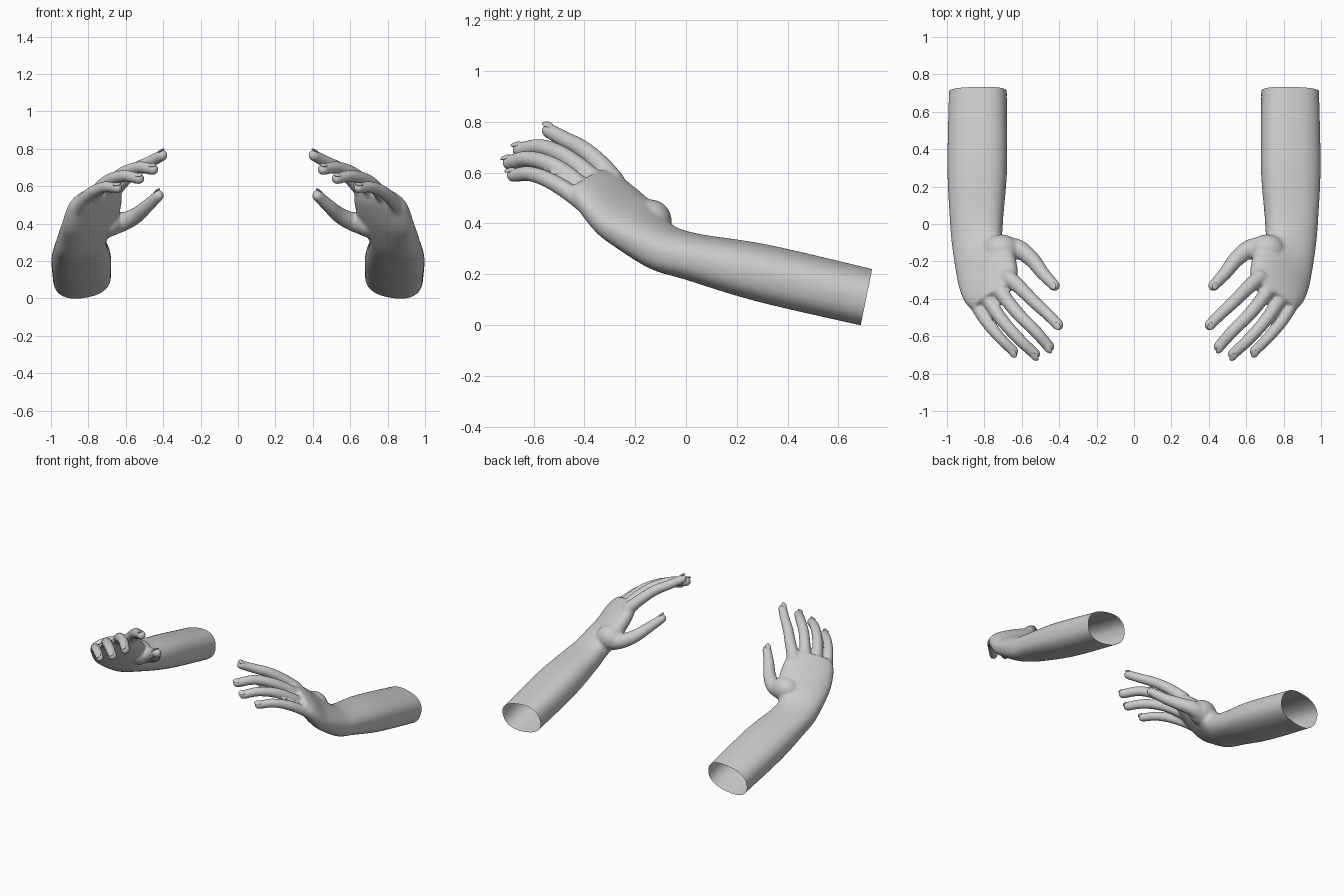
import bpy, bmesh, math
from mathutils import Vector, Matrix

cube = bpy.data.objects.get("Cube")
if cube:
    bpy.data.objects.remove(cube)

skin = bpy.data.materials.new("light_grey")
skin.use_nodes = True
grey = (0.6, 0.6, 0.6, 1)
skin.diffuse_color = grey
skin.node_tree.nodes["Principled BSDF"].inputs["Base Color"].default_value = grey


def spline(points, steps=6):
    """Smooth path through tuples of any length."""
    pts = [Vector(p) for p in points]
    pts = [2 * pts[0] - pts[1]] + pts + [2 * pts[-1] - pts[-2]]
    out = []
    for a, b, c, d in zip(pts, pts[1:], pts[2:], pts[3:]):
        for i in range(steps):
            t = i / steps
            out.append(0.5 * (2 * b + (c - a) * t + (2 * a - 5 * b + 4 * c - d) * t**2
                              + (3 * b - a - 3 * c + d) * t**3))
    return out + [pts[-2]]


def loft(bm, stations, power=2.0, sides=32):
    """Closed tube; a station is x, y, z, half width, half depth, sideways vector."""
    st = spline(stations)
    rings = []
    for i, s in enumerate(st):
        pos = Vector(s[:3])
        tangent = Vector(st[min(i + 1, len(st) - 1)][:3]) - Vector(st[max(i - 1, 0)][:3])
        tangent.normalize()
        u = Vector(s[5:8])
        u = (u - tangent * u.dot(tangent)).normalized()
        v = tangent.cross(u)
        ring = []
        for k in range(sides):
            a = math.tau * k / sides
            c, n = math.cos(a), math.sin(a)
            cx = math.copysign(abs(c) ** (2 / power), c) * s[3]
            cy = math.copysign(abs(n) ** (2 / power), n) * s[4]
            ring.append(bm.verts.new(pos + u * cx + v * cy))
        rings.append(ring)
    for p, q in zip(rings, rings[1:]):
        for k in range(sides):
            m = (k + 1) % sides
            bm.faces.new((p[k], p[m], q[m], q[k]))
    bm.faces.new(rings[0][::-1])
    bm.faces.new(rings[-1])


def ball(bm, matrix):
    bmesh.ops.create_uvsphere(bm, u_segments=20, v_segments=12, radius=1, matrix=matrix)


def finish(name, mesh):
    """Left part plus its mirrored right twin."""
    mesh.materials.clear()
    mesh.materials.append(skin)
    mesh.shade_smooth()
    twin = mesh.copy()
    twin.transform(Matrix.Diagonal((-1, 1, 1, 1)))
    twin.flip_normals()
    for side, data in (("left_", mesh), ("right_", twin)):
        ob = bpy.data.objects.new(side + name, data)
        bpy.context.collection.objects.link(ob)


flat = (0.98, 0, -0.17)
tilt = (0.85, -0.3, -0.43)
mid = (0.92, -0.15, -0.3)

# Forearm, wrist and palm
bm = bmesh.new()
loft(bm, [
    (0.835, 0.85, 0.08, 0.155, 0.11, *flat),
    (0.835, 0.71, 0.11, 0.155, 0.11, *flat),
    (0.838, 0.30, 0.205, 0.16, 0.11, *flat),
    (0.842, 0.02, 0.27, 0.143, 0.09, *flat),
    (0.835, -0.11, 0.315, 0.14, 0.085, *mid),
    (0.79, -0.24, 0.42, 0.175, 0.073, *tilt),
    (0.765, -0.34, 0.52, 0.165, 0.06, *tilt),
    (0.75, -0.39, 0.57, 0.13, 0.04, *tilt)], power=2.4)

# Thumb mound
ball(bm, Matrix.Translation((0.71, -0.14, 0.41)) @ Matrix.Diagonal((0.10, 0.085, 0.085, 1)))

# Digits: joint positions from root to tip, with root and tip radius
digits = {
    "index": ([(0.68, -0.28, 0.56), (0.61, -0.34, 0.635), (0.54, -0.41, 0.695),
               (0.47, -0.475, 0.73), (0.405, -0.54, 0.765)], 0.045, 0.03),
    "middle": ([(0.75, -0.31, 0.51), (0.70, -0.38, 0.59), (0.62, -0.48, 0.665),
                (0.53, -0.57, 0.70), (0.455, -0.655, 0.69)], 0.045, 0.031),
    "ring": ([(0.81, -0.33, 0.46), (0.775, -0.41, 0.545), (0.70, -0.52, 0.625),
              (0.61, -0.62, 0.655), (0.53, -0.695, 0.64)], 0.044, 0.03),
    "little": ([(0.87, -0.33, 0.41), (0.855, -0.41, 0.485), (0.79, -0.52, 0.56),
                (0.715, -0.61, 0.595), (0.645, -0.68, 0.59)], 0.043, 0.028),
    "thumb": ([(0.74, -0.14, 0.38), (0.63, -0.13, 0.405), (0.55, -0.185, 0.44),
               (0.49, -0.26, 0.49), (0.425, -0.33, 0.55)], 0.07, 0.03),
}
nails = bmesh.new()
for joints, r0, r1 in digits.values():
    n = len(joints) - 1
    radii = [r0 + (r1 - r0) * (i / n) ** 0.6 for i in range(n + 1)]
    loft(bm, [(*p, r, r, *tilt) for p, r in zip(joints, radii)], sides=20)
    tip = Vector(joints[-1])
    ball(bm, Matrix.Translation(tip) @ Matrix.Scale(r1, 4))
    # Nail lying on the back of the tip
    along = (tip - Vector(joints[-2])).normalized()
    across = Vector((0.8, -0.4, -0.45))
    across = (across - along * across.dot(along)).normalized()
    up = across.cross(along)
    if up.z < 0:
        across, up = -across, -up
    frame = Matrix((across, along, up)).transposed().to_4x4()
    ball(nails, Matrix.Translation(tip + up * r1 * 0.86 + along * 0.008) @ frame
         @ Matrix.Diagonal((0.019, 0.024, 0.006, 1)))

# Fuse into one skin and soften the joins
mesh = bpy.data.meshes.new("arm")
bm.to_mesh(mesh)
bm.free()
temp = bpy.data.objects.new("temp", mesh)
bpy.context.collection.objects.link(temp)
fuse = temp.modifiers.new("fuse", "REMESH")
fuse.mode = "VOXEL"
fuse.voxel_size = 0.008
soft = temp.modifiers.new("soft", "SMOOTH")
soft.factor = 0.5
soft.iterations = 10
arm = bpy.data.meshes.new_from_object(temp.evaluated_get(bpy.context.evaluated_depsgraph_get()))
bpy.data.objects.remove(temp)

# Open end at the elbow
bm = bmesh.new()
bm.from_mesh(arm)
bmesh.ops.bisect_plane(bm, geom=bm.verts[:] + bm.edges[:] + bm.faces[:], dist=1e-5,
                       plane_co=(0.835, 0.711, 0.11), plane_no=(0, 0.98, -0.2), clear_outer=True)
bm.to_mesh(arm)
bm.free()
finish("arm", arm)

nail_mesh = bpy.data.meshes.new("nails")
nails.to_mesh(nail_mesh)
nails.free()
finish("nails", nail_mesh)
